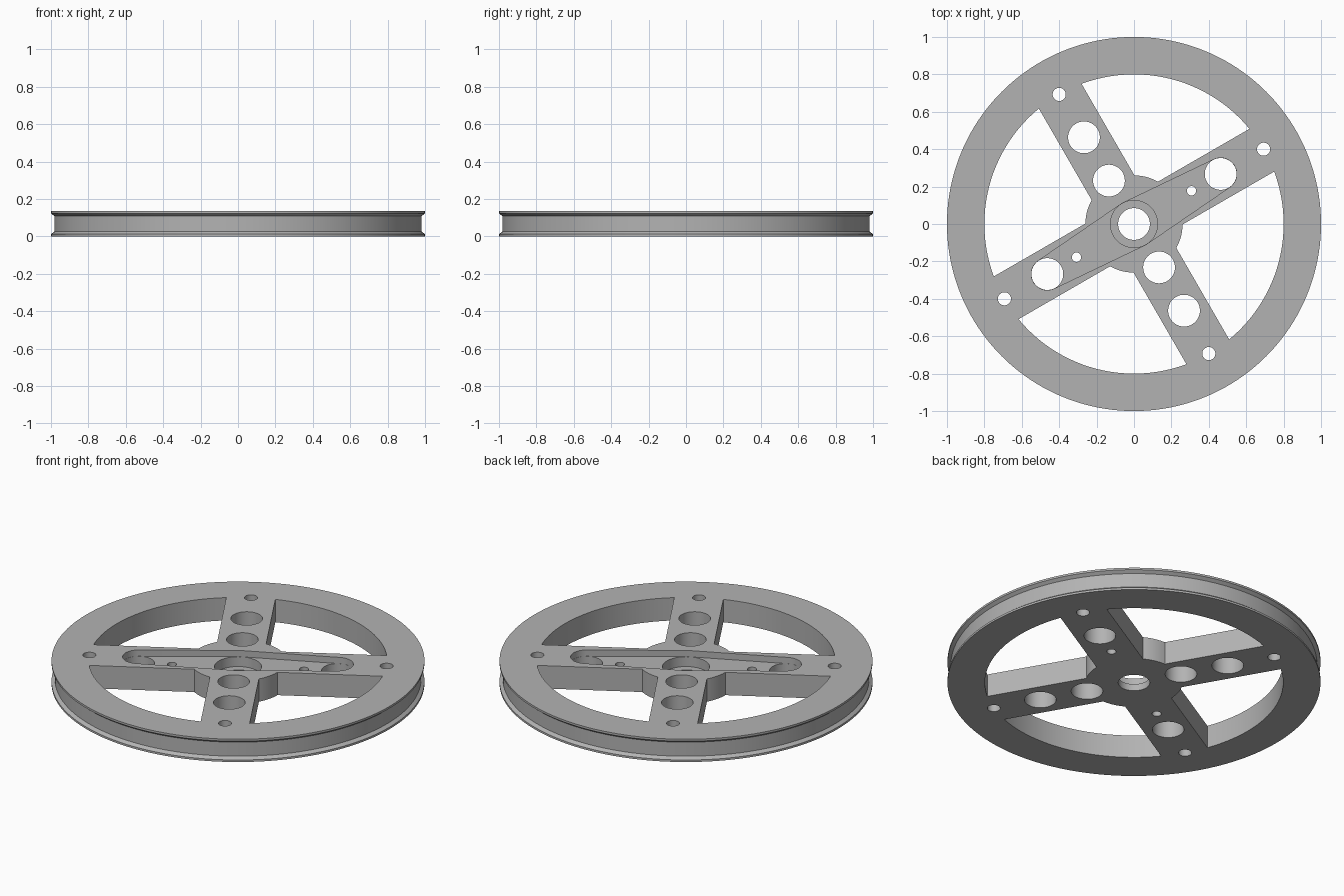
import bpy, bmesh, math
from mathutils import Matrix

H = 0.135            # wheel thickness
SPOKE = math.radians(30)

if "Cube" in bpy.data.objects:
    bpy.data.objects.remove(bpy.data.objects["Cube"])

grey = bpy.data.materials.new("light grey")
grey.use_nodes = True
grey.diffuse_color = (0.45, 0.45, 0.45, 1)
grey.node_tree.nodes["Principled BSDF"].inputs["Base Color"].default_value = grey.diffuse_color


def make(name, bm):
    bmesh.ops.recalc_face_normals(bm, faces=bm.faces)
    mesh = bpy.data.meshes.new(name)
    bm.to_mesh(mesh)
    bm.free()
    mesh.materials.append(grey)
    ob = bpy.data.objects.new(name, mesh)
    bpy.context.collection.objects.link(ob)
    return ob


def add_cyl(bm, r, z0, z1, dist=0.0, angle=0.0, sides=64):
    m = Matrix.Translation((dist * math.cos(angle), dist * math.sin(angle), (z0 + z1) / 2))
    bmesh.ops.create_cone(bm, cap_ends=True, segments=sides, radius1=r, radius2=r,
                          depth=z1 - z0, matrix=m)


def cut(target, cutter):
    mod = target.modifiers.new("cut", 'BOOLEAN')
    mod.operation = 'DIFFERENCE'
    mod.solver = 'EXACT'
    mod.object = cutter
    bpy.context.view_layer.objects.active = target
    bpy.ops.object.modifier_apply(modifier=mod.name)
    bpy.data.objects.remove(cutter)


# Disc with a shallow belt groove between two thin flanges
profile = [(1, 0), (1, 0.012), (0.982, 0.026), (0.982, H - 0.026), (1, H - 0.012), (1, H)]
bm = bmesh.new()
N = 160
rings = [[bm.verts.new((r * math.cos(2 * math.pi * i / N), r * math.sin(2 * math.pi * i / N), z))
          for i in range(N)] for r, z in profile]
for a, b in zip(rings, rings[1:]):
    for i in range(N):
        j = (i + 1) % N
        bm.faces.new((a[i], a[j], b[j], b[i]))
bm.faces.new(rings[0])
bm.faces.new(rings[-1])
wheel = make("wheel", bm)

# Openings: a disc minus the two crossing bars and the hub
bm = bmesh.new()
add_cyl(bm, 0.8, -0.1, H + 0.1, sides=128)
openings = make("openings", bm)
for k in range(2):
    bm = bmesh.new()
    m = Matrix.Rotation(SPOKE + k * math.pi / 2, 4, 'Z') @ Matrix.Diagonal((2, 0.264, 1, 1))
    bmesh.ops.create_cube(bm, size=1, matrix=m)
    cut(openings, make("bar", bm))
bm = bmesh.new()
add_cyl(bm, 0.26, -0.5, 0.5)
cut(openings, make("hub", bm))
cut(wheel, openings)

# Tapered two-armed pocket in the top face
bm = bmesh.new()
for r, d in ((0.127, 0), (0.0858, 0.535), (0.0858, -0.535)):
    add_cyl(bm, r, H - 0.037, H + 0.1, d, SPOKE)
hull = bmesh.ops.convex_hull(bm, input=bm.verts)
bmesh.ops.delete(bm, geom=[v for v in hull["geom_interior"] if isinstance(v, bmesh.types.BMVert)],
                 context='VERTS')
bmesh.ops.delete(bm, geom=[f for f in bm.faces if f not in set(hull["geom"])], context='FACES')
bmesh.ops.dissolve_limit(bm, angle_limit=0.001, verts=bm.verts, edges=bm.edges)
cut(wheel, make("pocket", bm))

# Centre counterbore
bm = bmesh.new()
add_cyl(bm, 0.1262, 0.04, H + 0.1)
cut(wheel, make("counterbore", bm))

# Through holes: bore, then two patterns of spoke holes
bm = bmesh.new()
add_cyl(bm, 0.085, -0.1, H + 0.1)
for side in (1, -1):
    for r, d in ((0.085, 0.535), (0.025, 0.355), (0.035, 0.8)):
        add_cyl(bm, r, -0.1, H + 0.1, side * d, SPOKE, 48)
    for r, d in ((0.085, 0.268), (0.085, 0.535), (0.035, 0.8)):
        add_cyl(bm, r, -0.1, H + 0.1, side * d, SPOKE + math.pi / 2, 48)
cut(wheel, make("holes", bm))

bpy.ops.object.select_all(action='DESELECT')
wheel.select_set(True)
bpy.context.view_layer.objects.active = wheel
bpy.ops.object.shade_smooth_by_angle(angle=math.radians(25))
